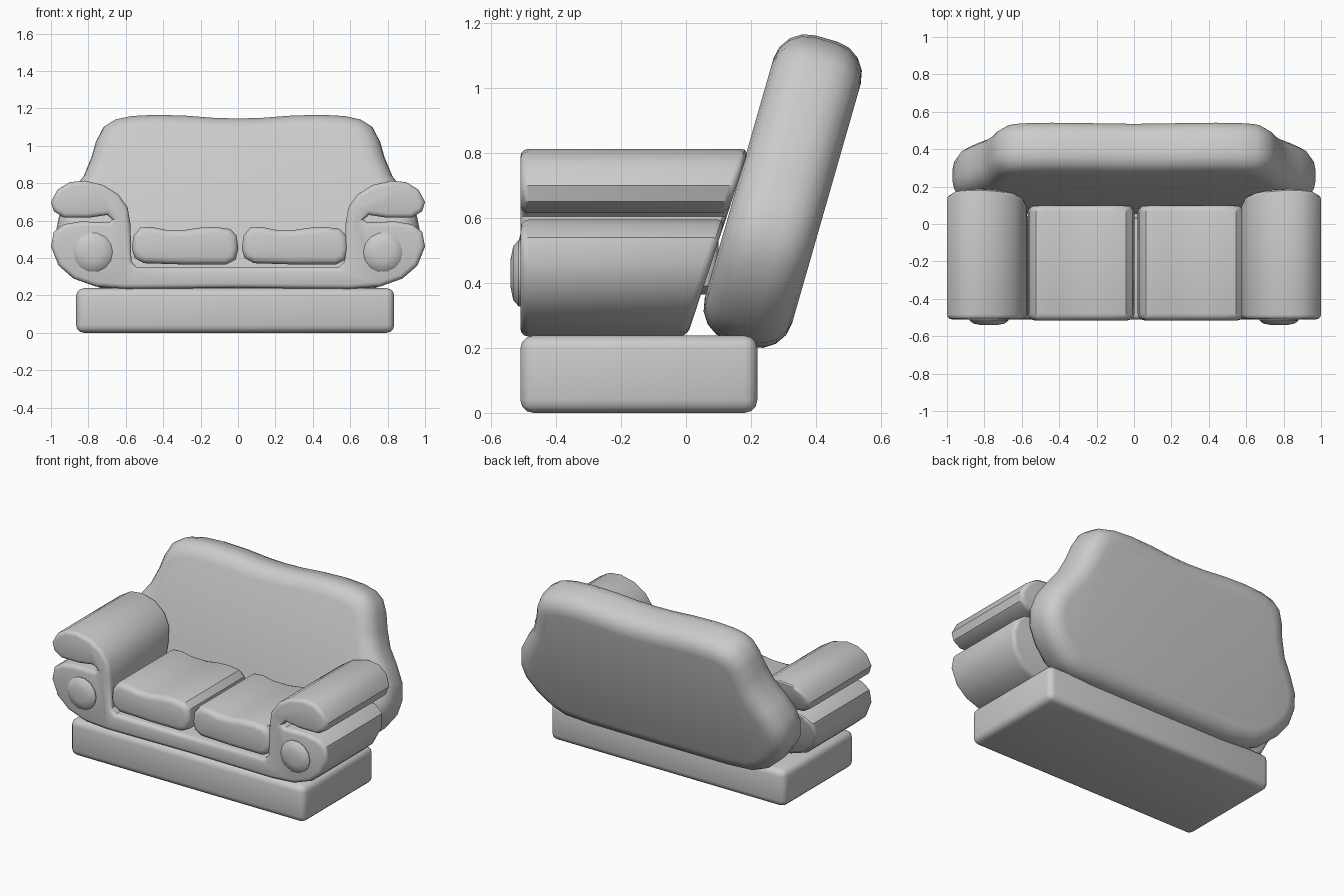
import bpy, bmesh, math
from mathutils import Vector

if "Cube" in bpy.data.objects:
    bpy.data.objects.remove(bpy.data.objects["Cube"])

grey = bpy.data.materials.new("soft grey fabric")
grey.use_nodes = True
grey.diffuse_color = (0.6, 0.6, 0.6, 1)
grey.node_tree.nodes["Principled BSDF"].inputs["Base Color"].default_value = (0.6, 0.6, 0.6, 1)


def finish(bm, name):
    bmesh.ops.recalc_face_normals(bm, faces=bm.faces)
    mesh = bpy.data.meshes.new(name)
    bm.to_mesh(mesh)
    bm.free()
    mesh.materials.append(grey)
    obj = bpy.data.objects.new(name, mesh)
    bpy.context.collection.objects.link(obj)
    bpy.ops.object.select_all(action='DESELECT')
    obj.select_set(True)
    bpy.context.view_layer.objects.active = obj
    bpy.ops.object.shade_smooth_by_angle(angle=math.radians(35))
    return obj


def mirrored(half):
    """Complete a half outline that starts and ends on the centre line."""
    return half + [(-x, z) for x, z in reversed(half[1:-1])]


def padded_prism(name, outline, front, back, rim, segments=3):
    """Join two copies of an outline and round both rims."""
    bm = bmesh.new()
    a = [bm.verts.new(front(*p)) for p in outline]
    b = [bm.verts.new(back(*p)) for p in outline]
    caps = [bm.faces.new(a), bm.faces.new(b)]
    for i in range(len(a)):
        j = (i + 1) % len(a)
        bm.faces.new((a[i], a[j], b[j], b[i]))
    rims = [e for f in caps for e in f.edges]
    bmesh.ops.recalc_face_normals(bm, faces=bm.faces)
    bmesh.ops.bevel(bm, geom=rims, offset=rim, segments=segments, profile=0.5,
                    affect='EDGES', clamp_overlap=False)
    return finish(bm, name)


# Plinth under the seat
bm = bmesh.new()
bmesh.ops.create_cube(bm, size=1)
bmesh.ops.scale(bm, verts=bm.verts, vec=(1.70, 0.73, 0.238))
bmesh.ops.translate(bm, verts=bm.verts, vec=(-0.015, -0.145, 0.119))
bmesh.ops.bevel(bm, geom=bm.edges[:], offset=0.04, segments=3, profile=0.5, affect='EDGES')
finish(bm, "base")

# Seat frame and hooked arms, cut at a slant where they meet the backrest
frame_half = [(0, .24), (.6, .235), (.76, .247), (.88, .29), (.96, .36), (1, .46),
              (.985, .54), (.93, .58), (.84, .595), (.69, .59), (.67, .605), (.70, .63),
              (.80, .615), (.93, .615), (.985, .65), (1, .70), (.965, .765), (.90, .805),
              (.82, .813), (.72, .79), (.64, .74), (.59, .67), (.575, .58), (.57, .38),
              (.54, .35), (0, .35)]
padded_prism("seat_frame_and_arms", mirrored(frame_half),
             lambda x, z: (x, -0.51, z),
             lambda x, z: (x, (z - 0.24) * 0.33 + 0.005, z), 0.025)

# Seat cushions
cushion = [(-.27, .40), (-.22, .372), (0, .365), (.22, .365), (.27, .39), (.285, .45),
           (.275, .52), (.24, .555), (.16, .566), (.08, .562), (0, .55), (-.10, .55),
           (-.18, .566), (-.24, .562), (-.275, .52), (-.285, .45)]
for side, cx in (("right", -0.283), ("left", 0.305)):
    padded_prism(side + "_seat_cushion", cushion,
                 lambda x, z: (x + cx, -0.515, z),
                 lambda x, z: (x + cx, 0.1, z), 0.035)

# Tilted backrest, outlined across its own width and height
tilt = math.radians(16)
up = Vector((0, math.sin(tilt), math.cos(tilt)))
rear = Vector((0, math.cos(tilt), -math.sin(tilt)))
back_half = [(0, .25), (.5, .252), (.68, .265), (.78, .31), (.88, .40), (.95, .50),
             (.97, .60), (.95, .70), (.89, .80), (.825, .89), (.785, .99), (.76, 1.08),
             (.72, 1.16), (.66, 1.20), (.57, 1.22), (.44, 1.227), (.28, 1.222),
             (.13, 1.21), (0, 1.206)]


def back_point(depth):
    return lambda x, u: Vector((x, 0, 0)) + up * u + rear * depth


padded_prism("backrest", mirrored(back_half), back_point(-0.042), back_point(0.238), 0.105, 4)

# Round buttons on the arm fronts
for side, cx in (("right", -0.775), ("left", 0.775)):
    bm = bmesh.new()
    rings = []
    for radius, y in ((.105, -.48), (.105, -.515), (.085, -.532), (.045, -.54)):
        rings.append([bm.verts.new((cx + radius * math.cos(t * math.tau / 14), y,
                                    0.43 + radius * math.sin(t * math.tau / 14)))
                      for t in range(14)])
    for a, b in zip(rings, rings[1:]):
        for i in range(14):
            bm.faces.new((a[i], a[i - 1], b[i - 1], b[i]))
    bm.faces.new(rings[0])
    bm.faces.new(rings[-1])
    finish(bm, side + "_arm_button")
